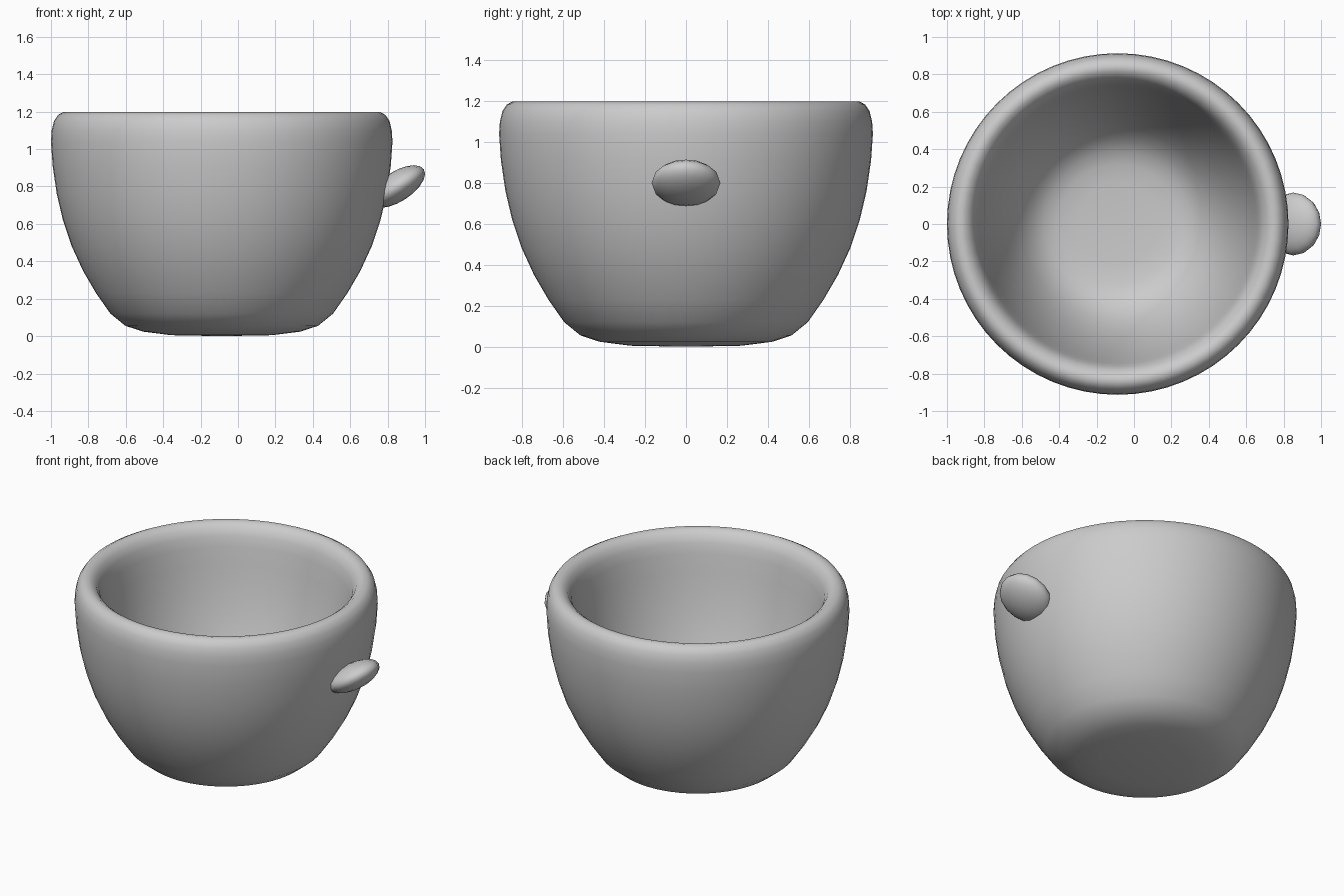
import bpy, math

if "Cube" in bpy.data.objects:
    bpy.data.objects.remove(bpy.data.objects["Cube"])

grey = bpy.data.materials.new("plain grey")
grey.diffuse_color = (0.6, 0.6, 0.6, 1)
grey.use_nodes = True
grey.node_tree.nodes["Principled BSDF"].inputs["Base Color"].default_value = grey.diffuse_color


def finish(obj):
    obj.data.materials.append(grey)
    bpy.ops.object.select_all(action='DESELECT')
    obj.select_set(True)
    bpy.context.view_layer.objects.active = obj
    bpy.ops.object.shade_smooth()


def lathe(name, profile, center_x, sides=64):
    """Revolve (radius, z) points; the first and last points lie on the axis."""
    verts, faces = [], []
    rings = profile[1:-1]
    for r, z in rings:
        for i in range(sides):
            a = 2 * math.pi * i / sides
            verts.append((r * math.cos(a), r * math.sin(a), z))
    for k in range(len(rings) - 1):
        for i in range(sides):
            j = (i + 1) % sides
            faces.append((k * sides + i, k * sides + j,
                          (k + 1) * sides + j, (k + 1) * sides + i))
    first, last = len(verts), len(verts) + 1
    verts += [(0, 0, profile[0][1]), (0, 0, profile[-1][1])]
    top = (len(rings) - 1) * sides
    for i in range(sides):
        j = (i + 1) % sides
        faces += [(first, j, i), (last, top + i, top + j)]
    mesh = bpy.data.meshes.new(name)
    mesh.from_pydata(verts, [], faces)
    obj = bpy.data.objects.new(name, mesh)
    obj.location.x = center_x
    bpy.context.collection.objects.link(obj)
    return obj


# Cup bowl: outer wall, rounded rim, inner wall and floor
outer = [(0, 0), (0.27, 0.005), (0.42, 0.024), (0.515, 0.055), (0.595, 0.12),
         (0.672, 0.23), (0.742, 0.35), (0.802, 0.48), (0.849, 0.62),
         (0.882, 0.76), (0.904, 0.91), (0.913, 1.04), (0.909, 1.10)]
rim = [(0.897, 1.15), (0.875, 1.183), (0.845, 1.199), (0.815, 1.193),
       (0.785, 1.17), (0.762, 1.125), (0.747, 1.06)]
inner = [(0.727, 0.95), (0.701, 0.82), (0.668, 0.69), (0.625, 0.55),
         (0.573, 0.42), (0.515, 0.315), (0.455, 0.24), (0.39, 0.195),
         (0.32, 0.173), (0.22, 0.163), (0, 0.16)]
finish(lathe("cup_bowl", outer + rim + inner, -0.087))

# Handle tab: flattened ball tilted upward out of the wall
bpy.ops.mesh.primitive_uv_sphere_add(segments=16, ring_count=10, radius=1,
                                     location=(0.852, 0, 0.80),
                                     rotation=(0, math.radians(-33), 0))
tab = bpy.context.object
tab.name = "handle_tab"
tab.scale = (0.169, 0.168, 0.08)
finish(tab)
